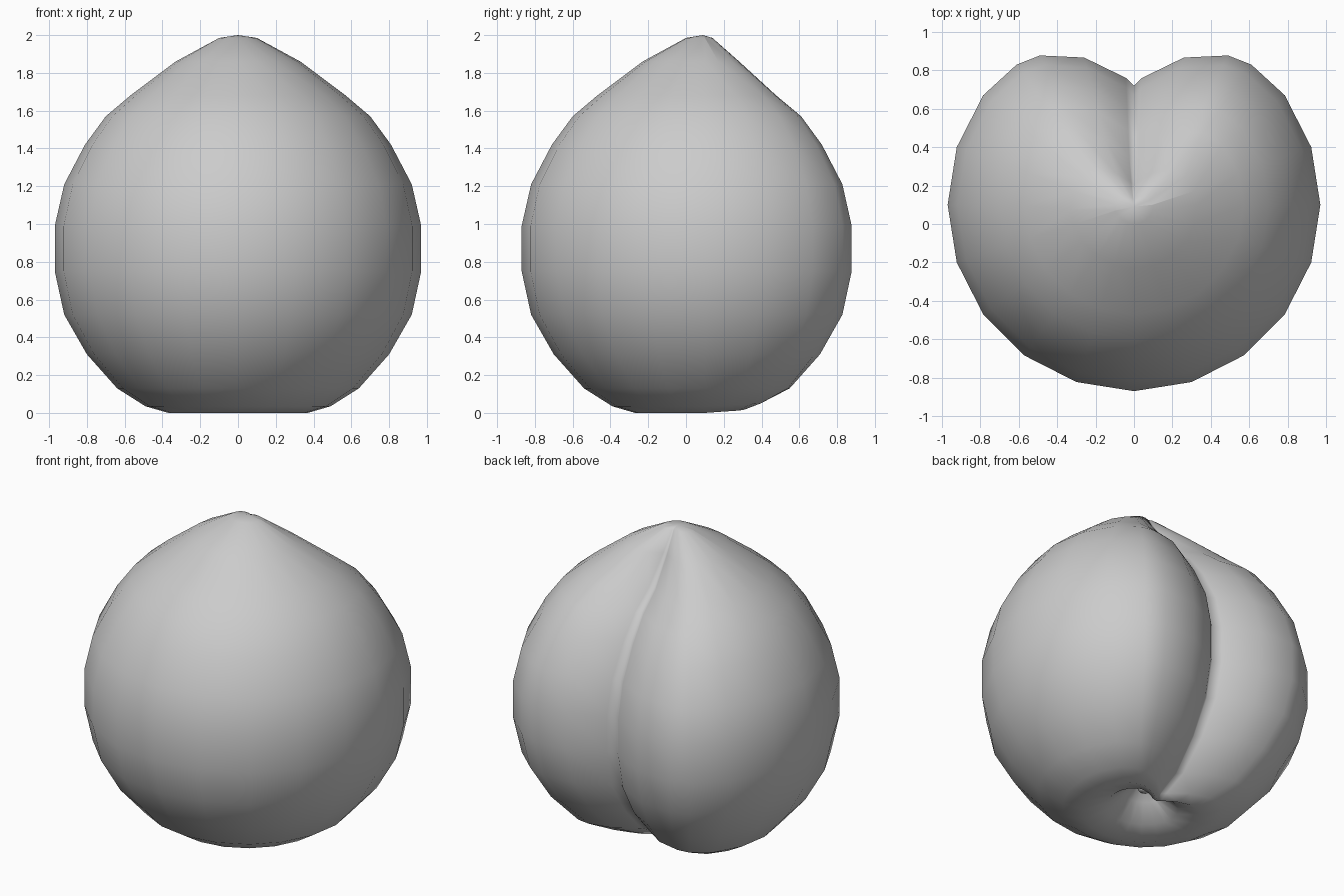
import bpy, bmesh
from math import sin, cos, radians, pi

if "Cube" in bpy.data.objects:
    bpy.data.objects.remove(bpy.data.objects["Cube"])

AXIS_Y = 0.1  # the fruit's core sits slightly behind centre

# (radius, height) from the pointed tip down to the hollow underneath
PROFILE = [(0.10, 1.985), (0.33, 1.86), (0.57, 1.68), (0.70, 1.57), (0.81, 1.42),
           (0.92, 1.21), (0.97, 0.99), (0.97, 0.75), (0.92, 0.52), (0.80, 0.31),
           (0.64, 0.13), (0.49, 0.035), (0.37, 0.0), (0.23, 0.04), (0.12, 0.13),
           (0.06, 0.2)]
# angles from the front; columns crowd together beside the back crease
HALF = [0, 18, 36, 54, 72, 90, 108, 126, 141, 149.7, 164.5, 177.5, 180]
ANGLES = HALF + [360 - a for a in HALF[-2:0:-1]]
# how far the back is pushed in, by distance from the crease
CREASE = [(0, 0.35), (0.04, 0.31), (0.26, 0.168), (0.49, 0.06), (0.61, 0.024), (0.785, 0)]


def crease_depth(x):
    for (x0, d0), (x1, d1) in zip(CREASE, CREASE[1:]):
        if x <= x1:
            return d0 + (d1 - d0) * (x - x0) / (x1 - x0)
    return 0


def ring_point(r, z, deg):
    a = radians(deg)
    x, y = r * sin(a), -r * cos(a)
    if y > 0:
        y -= crease_depth(abs(x) * (0.97 / r) ** 0.5) * min(1, r / 0.5)
        if z < 0.06:
            z += 0.02 * -cos(a)  # back lobes lift off the ground
    return (x, y + AXIS_Y, z)


def finish(bm, name):
    bmesh.ops.recalc_face_normals(bm, faces=bm.faces)
    for f in bm.faces:
        f.smooth = True
    mesh = bpy.data.meshes.new(name)
    bm.to_mesh(mesh)
    bm.free()
    obj = bpy.data.objects.new(name, mesh)
    bpy.context.collection.objects.link(obj)
    return obj


def loft(rings, top, bottom, name):
    bm = bmesh.new()
    rows = [[bm.verts.new(p) for p in ring] for ring in rings]
    n = len(rows[0])
    t, b = bm.verts.new(top), bm.verts.new(bottom)
    for i in range(n):
        j = (i + 1) % n
        bm.faces.new((t, rows[0][i], rows[0][j]))
        bm.faces.new((b, rows[-1][j], rows[-1][i]))
        for u, v in zip(rows, rows[1:]):
            bm.faces.new((u[i], v[i], v[j], u[j]))
    return finish(bm, name)


# Fruit body with heart-shaped cross-section
loft([[ring_point(r, z, a) for a in ANGLES] for r, z in PROFILE],
     (0, AXIS_Y - 0.01, 2.0), (0, AXIS_Y, 0.22), "fruit_body")

# Stub of stem inside the hollow
STEM = [(0.045, 0.24), (0.05, 0.17), (0.035, 0.14)]
loft([[(r * cos(i * pi / 4), AXIS_Y + r * sin(i * pi / 4), z) for i in range(8)]
      for r, z in STEM], (0, AXIS_Y, 0.25), (0, AXIS_Y, 0.13), "stem_stub")
